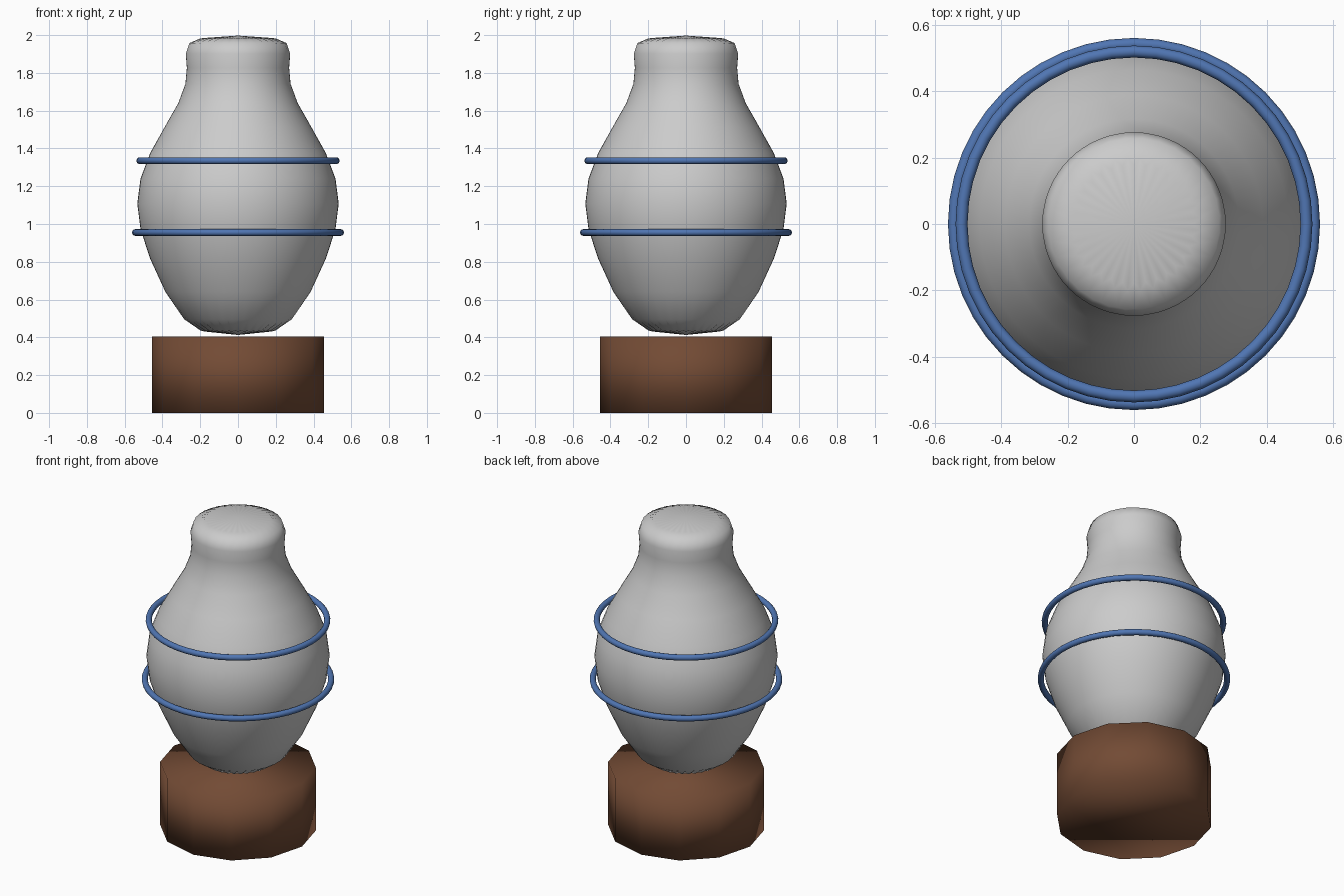
import bpy, bmesh, math

cube = bpy.data.objects.get("Cube")
if cube:
    bpy.data.objects.remove(cube, do_unlink=True)


def material(name, rgb):
    mat = bpy.data.materials.new(name)
    mat.use_nodes = True
    mat.diffuse_color = (*rgb, 1)
    mat.node_tree.nodes["Principled BSDF"].inputs["Base Color"].default_value = (*rgb, 1)
    return mat


def lathe(name, profile, bottom, top, sides):
    """Spin rings of (radius, height) and close both ends with fans."""
    bm = bmesh.new()
    rings = []
    for r, z in profile:
        angles = [math.tau * i / sides for i in range(sides)]
        rings.append([bm.verts.new((r * math.cos(a), r * math.sin(a), z)) for a in angles])
    low, high = bm.verts.new((0, 0, bottom)), bm.verts.new((0, 0, top))
    for i in range(sides):
        j = (i + 1) % sides
        for a, b in zip(rings, rings[1:]):
            bm.faces.new((a[i], a[j], b[j], b[i]))
        bm.faces.new((low, rings[0][j], rings[0][i]))
        bm.faces.new((high, rings[-1][i], rings[-1][j]))
    mesh = bpy.data.meshes.new(name)
    bm.to_mesh(mesh)
    bm.free()
    mesh.shade_smooth()
    obj = bpy.data.objects.new(name, mesh)
    bpy.context.collection.objects.link(obj)
    return obj


blue = material("blue_glaze", (0.08, 0.18, 0.45))
brown = material("brown_wood", (0.17, 0.07, 0.035))

# Vase body with softly pinched end caps
vase_profile = [(0.29, 0.43), (0.49, 0.84), (0.56, 1.11), (0.49, 1.37),
                (0.29, 1.66), (0.26, 1.83), (0.305, 1.98)]
vase = lathe("vase_body", vase_profile, 0.41, 2.0, 32)
vase.modifiers.new("smooth_form", "SUBSURF").levels = 1
vase.modifiers["smooth_form"].render_levels = 1

# Decorative hoops
for name, radius, height in (("lower_ring", 0.543, 0.955), ("upper_ring", 0.52, 1.335)):
    bpy.ops.mesh.primitive_torus_add(major_radius=radius, minor_radius=0.018,
                                     major_segments=48, minor_segments=12,
                                     location=(0, 0, height))
    ring = bpy.context.object
    ring.name = name
    bpy.ops.object.shade_smooth()
    ring.data.materials.append(blue)

# Plinth
bpy.ops.mesh.primitive_cylinder_add(vertices=12, radius=0.455, depth=0.405,
                                    location=(0, 0, 0.2025))
base = bpy.context.object
base.name = "plinth"
bpy.ops.object.shade_smooth()
base.data.materials.append(brown)
